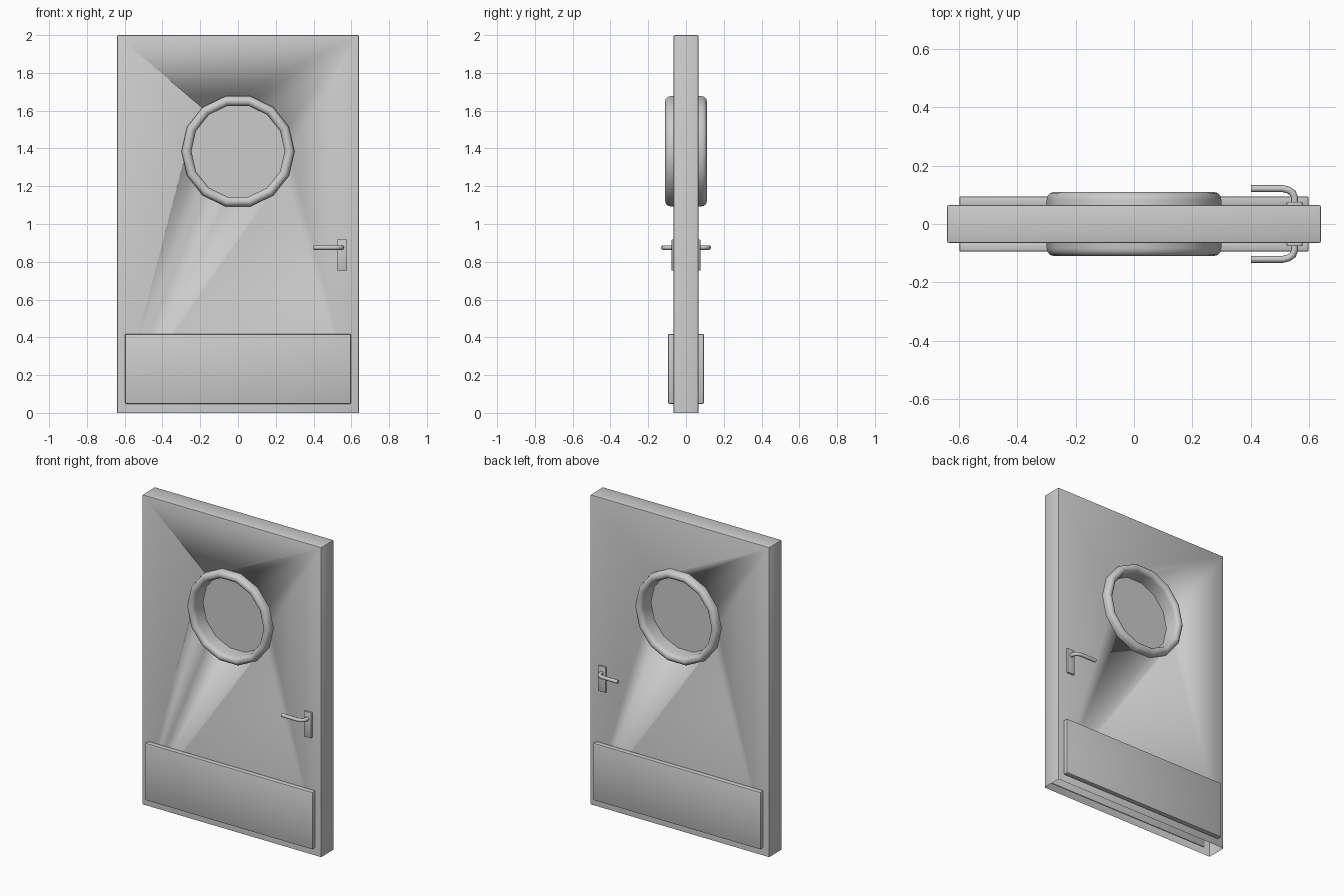
import bpy, bmesh, math

if "Cube" in bpy.data.objects:
    bpy.data.objects.remove(bpy.data.objects["Cube"])

SIDES = 14
WIN = (0.0, 1.385)  # window centre in x, z


def finish(name, bm, angle=35):
    bmesh.ops.recalc_face_normals(bm, faces=bm.faces)
    me = bpy.data.meshes.new(name)
    bm.to_mesh(me)
    bm.free()
    ob = bpy.data.objects.new(name, me)
    bpy.context.collection.objects.link(ob)
    smooth(ob, angle)
    return ob


def smooth(ob, angle=35):
    bpy.ops.object.select_all(action='DESELECT')
    ob.select_set(True)
    bpy.context.view_layer.objects.active = ob
    bpy.ops.object.shade_smooth_by_angle(angle=math.radians(angle))


def box(name, x, y, z, bevel, open_bottom=False):
    bm = bmesh.new()
    bmesh.ops.create_cube(bm, size=1)
    for v in bm.verts:
        v.co = [(a[0] + a[1]) / 2 + c * (a[1] - a[0]) for c, a in zip(v.co, (x, y, z))]
    edges = [e for e in bm.edges
             if not open_bottom or max(v.co.z for v in e.verts) > z[0] + 0.01]
    bmesh.ops.bevel(bm, geom=edges, offset=bevel, segments=2, profile=0.5, affect='EDGES')
    return finish(name, bm)


def lathe(name, profile, closed):
    """Revolve (radius, y) points about the window axis."""
    bm = bmesh.new()
    rings = []
    for i in range(SIDES):
        a = 2 * math.pi * i / SIDES
        rings.append([bm.verts.new((WIN[0] + r * math.cos(a), y, WIN[1] + r * math.sin(a)))
                      for r, y in profile])
    n = len(profile)
    for i in range(SIDES):
        p, q = rings[i], rings[(i + 1) % SIDES]
        for j in range(n if closed else n - 1):
            k = (j + 1) % n
            bm.faces.new((p[j], q[j], q[k], p[k]))
    if not closed:
        bm.faces.new([r[0] for r in rings])
        bm.faces.new([r[-1] for r in rings])
    return finish(name, bm)


# Door leaf with a round opening and an open underside
door = box("door_leaf", (-0.64, 0.64), (-0.065, 0.065), (0, 2), 0.006, open_bottom=True)
cutter = lathe("window_cutter", [(0.272, -0.2), (0.272, 0.2)], False)
cutter.hide_render = True
mod = door.modifiers.new("opening", 'BOOLEAN')
mod.operation, mod.object, mod.solver = 'DIFFERENCE', cutter, 'EXACT'
bpy.context.view_layer.objects.active = door
bpy.ops.object.modifier_apply(modifier=mod.name)
bpy.data.objects.remove(cutter)
bm = bmesh.new()
bm.from_mesh(door.data)
bmesh.ops.delete(bm, geom=[f for f in bm.faces if f.calc_center_median().z < 0.001],
                 context='FACES')
bm.to_mesh(door.data)
bm.free()

# Window frame: rounded rim on both faces, joined by a tunnel
half = [(0.273 + 0.026 * math.cos(t), 0.083 + 0.027 * math.sin(t))
        for t in (math.pi * i / 6 for i in range(7))]
lathe("window_frame", half + [(r, -y) for r, y in reversed(half)], True)
lathe("window_glass", [(0.25, -0.005), (0.25, 0.005)], False)

# Kick plates and lever handles on both faces
for side, label in ((-1, "front"), (1, "back")):
    def span(a, b):
        return tuple(sorted((side * a, side * b)))
    box(label + "_kick_plate", (-0.598, 0.598), span(0.06, 0.095), (0.048, 0.418), 0.006)
    box(label + "_handle_plate", (0.523, 0.577), span(0.06, 0.076), (0.753, 0.918), 0.003)

    cu = bpy.data.curves.new(label + "_handle", 'CURVE')
    cu.dimensions = '3D'
    cu.bevel_depth, cu.bevel_resolution, cu.use_fill_caps = 0.012, 2, True
    path = [(0.55, 0.07), (0.55, 0.09), (0.544, 0.106), (0.53, 0.116), (0.51, 0.121), (0.40, 0.121)]
    sp = cu.splines.new('POLY')
    sp.points.add(len(path) - 1)
    for pt, (x, y) in zip(sp.points, path):
        pt.co = (x, side * y, 0.875, 1)
    lever = bpy.data.objects.new(label + "_handle", cu)
    bpy.context.collection.objects.link(lever)
    bpy.ops.object.select_all(action='DESELECT')
    lever.select_set(True)
    bpy.context.view_layer.objects.active = lever
    bpy.ops.object.convert(target='MESH')
    smooth(bpy.context.view_layer.objects.active, 50)
